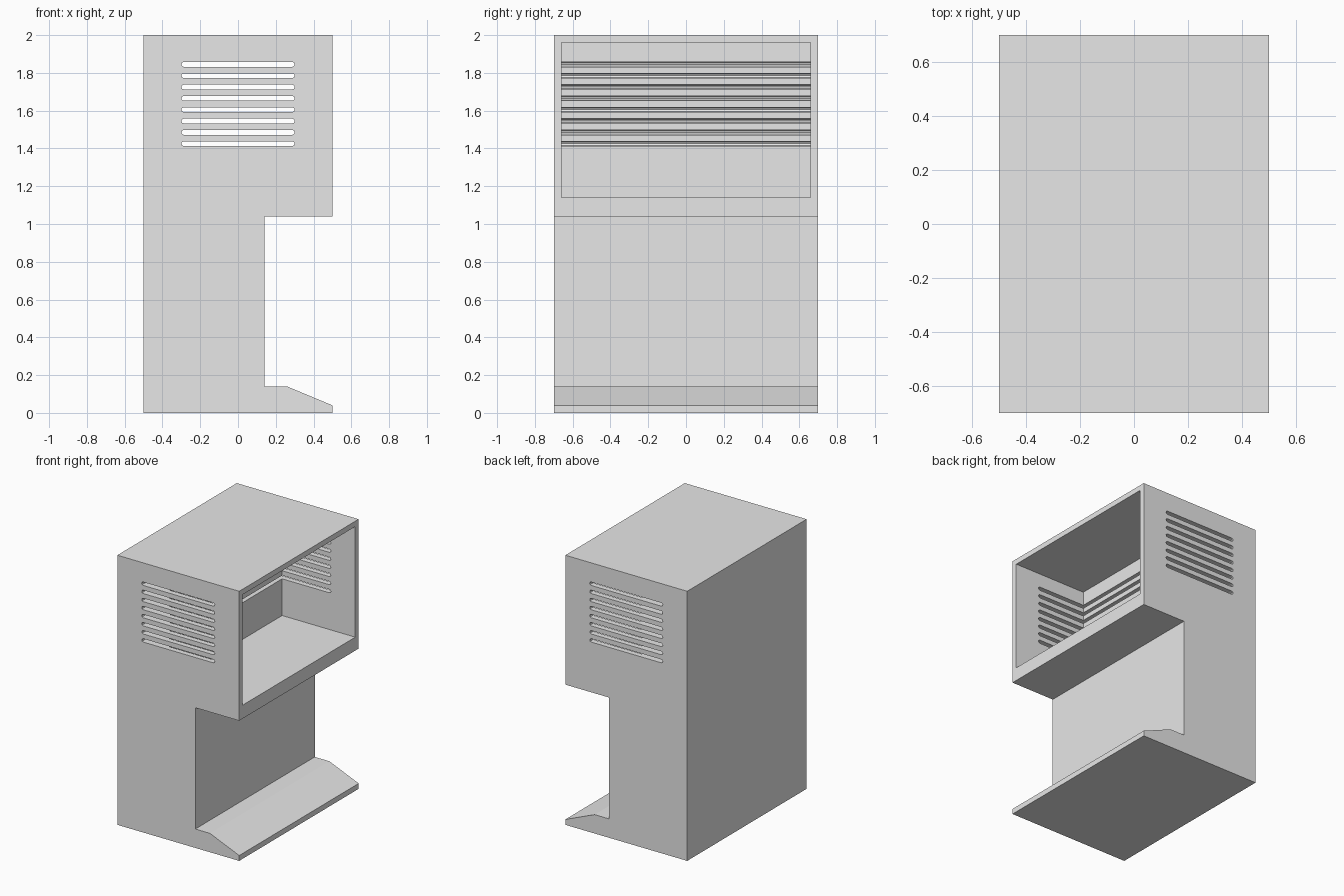
import bpy
import bmesh
import math

if "Cube" in bpy.data.objects:
    bpy.data.objects.remove(bpy.data.objects["Cube"], do_unlink=True)

HALF_DEPTH = 0.7

grey = bpy.data.materials.new("light_grey")
grey.use_nodes = True
grey.diffuse_color = (0.8, 0.8, 0.8, 1)
grey.node_tree.nodes["Principled BSDF"].inputs["Base Color"].default_value = (0.8, 0.8, 0.8, 1)


def prisms(name, profiles, half):
    """Extrude closed (x, z) profiles from y = -half to y = half."""
    bm = bmesh.new()
    for profile in profiles:
        face = bm.faces.new([bm.verts.new((x, -half, z)) for x, z in profile])
        out = bmesh.ops.extrude_face_region(bm, geom=[face])
        verts = [g for g in out["geom"] if isinstance(g, bmesh.types.BMVert)]
        bmesh.ops.translate(bm, verts=verts, vec=(0, 2 * half, 0))
    bmesh.ops.recalc_face_normals(bm, faces=bm.faces)
    mesh = bpy.data.meshes.new(name)
    bm.to_mesh(mesh)
    bm.free()
    mesh.materials.append(grey)
    obj = bpy.data.objects.new(name, mesh)
    bpy.context.collection.objects.link(obj)
    return obj


def cut(target, cutter):
    """Subtract the cutter from the target, then discard it."""
    cutter.hide_render = True
    mod = target.modifiers.new("cut", "BOOLEAN")
    mod.operation = "DIFFERENCE"
    mod.solver = "EXACT"
    mod.object = cutter
    bpy.context.view_layer.objects.active = target
    bpy.ops.object.modifier_apply(modifier=mod.name)
    bpy.data.objects.remove(cutter, do_unlink=True)


def slot(z, half_width=0.3, r=0.0125, steps=4):
    """Long slot outline with rounded ends."""
    points = []
    for side in (1, -1):
        for i in range(steps + 1):
            a = math.pi * (i / steps - 0.5)
            points.append((side * (half_width - r + r * math.cos(a)), z + side * r * math.sin(a)))
    return points


# Housing: upper box, narrow column and sloped base lip in one side profile
housing = prisms("housing", [[
    (-0.5, 0), (0.5, 0), (0.5, 0.04), (0.26, 0.14), (0.14, 0.14),
    (0.14, 1.04), (0.5, 1.04), (0.5, 2), (-0.5, 2),
]], HALF_DEPTH)

# Open compartment in the upper box
compartment = prisms("compartment_cutter", [[
    (-0.1, 1.14), (0.6, 1.14), (0.6, 1.96), (-0.1, 1.96),
]], 0.66)
cut(housing, compartment)

# Ventilation slots running right through both side walls
vents = prisms("vent_cutter", [slot(1.425 + 0.06 * i) for i in range(8)], HALF_DEPTH + 0.1)
cut(housing, vents)
